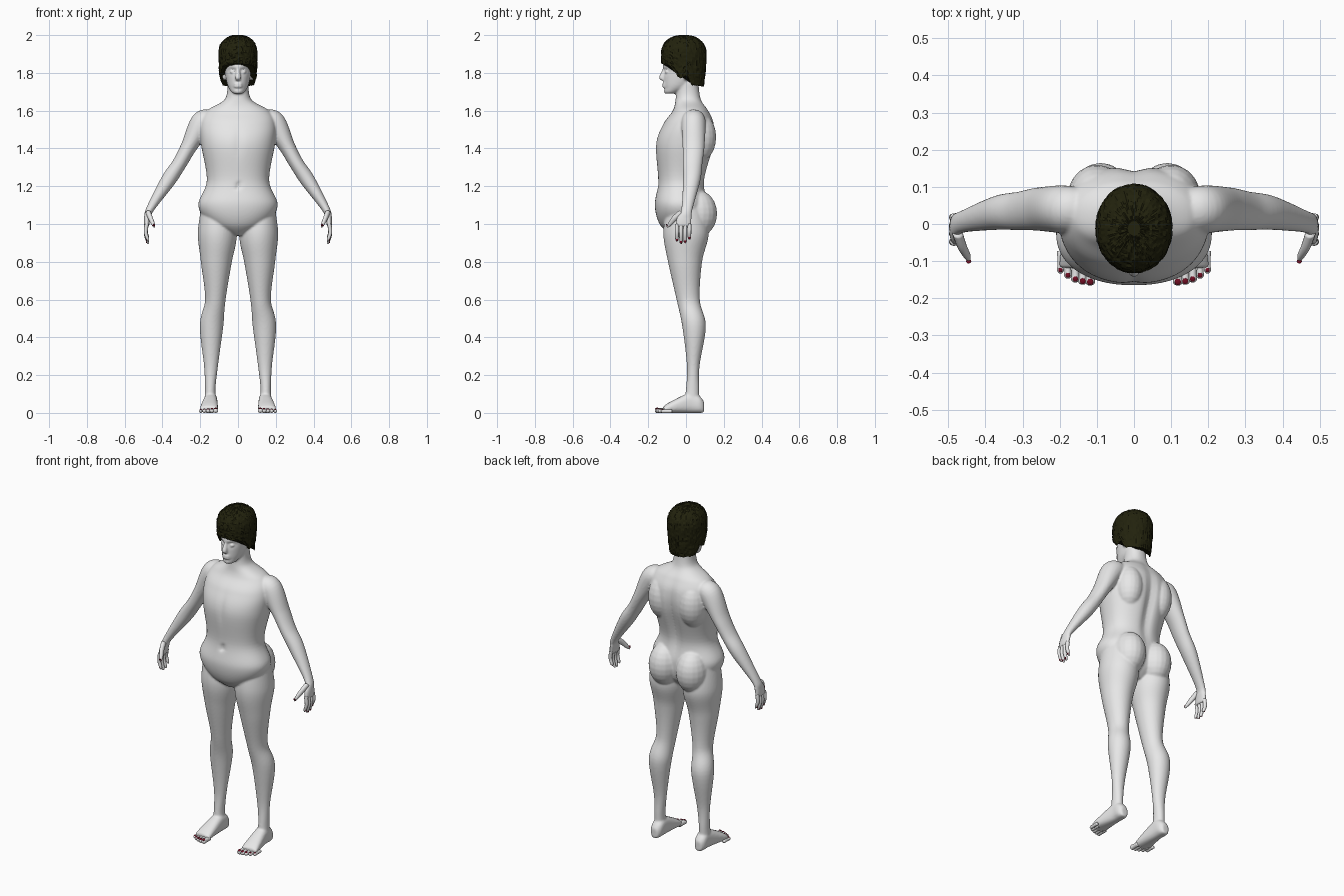
import bpy, bmesh, math, random
from mathutils import Vector, Matrix

random.seed(4)
if "Cube" in bpy.data.objects:
    bpy.data.objects.remove(bpy.data.objects["Cube"])

X, Y, Z = Vector((1, 0, 0)), Vector((0, 1, 0)), Vector((0, 0, 1))


def material(name, red, green, blue):
    mat = bpy.data.materials.new(name)
    mat.use_nodes = True
    mat.diffuse_color = (red, green, blue, 1)
    shader = mat.node_tree.nodes["Principled BSDF"]
    shader.inputs["Base Color"].default_value = (red, green, blue, 1)
    return mat


skin = material("pale grey skin", .8, .8, .8)
dark_hair = material("dark olive hair", .016, .016, .004)
nail_red = material("dark red nails", .2, .005, .02)


def spline(keys, steps):
    """Smooth list of tuples running through all the keys."""
    padded = [keys[0], *keys, keys[-1]]
    result = []
    for quad in zip(padded, padded[1:], padded[2:], padded[3:]):
        for k in range(steps):
            t = k / steps
            result.append([b + t * (c - a) / 2 + t * t * (a - 2.5 * b + 2 * c - d / 2)
                           + t ** 3 * (1.5 * (b - c) + (d - a) / 2)
                           for a, b, c, d in zip(*quad)])
    return result + [list(keys[-1])]


def rounded(value, power):
    return math.copysign(abs(value) ** (2 / power), value)


def loft(bm, keys, side=Y, segs=32, steps=8, power=2, warp=None):
    """Closed tube through rings (x, y, z, radius across, radius along side)."""
    rings = spline(keys, steps)
    centres = [Vector(ring[:3]) for ring in rings]
    rows = []
    for i, (centre, ring) in enumerate(zip(centres, rings)):
        axis = centres[min(i + 1, len(centres) - 1)] - centres[max(i - 1, 0)]
        across = side.cross(axis).normalized()
        row = []
        for k in range(segs):
            angle = math.tau * k / segs
            point = (centre + across * ring[3] * rounded(math.cos(angle), power)
                     + side * ring[4] * rounded(math.sin(angle), power))
            row.append(bm.verts.new(warp(point) if warp else point))
        rows.append(row)
    faces = [bm.faces.new(rows[0]), bm.faces.new(rows[-1])]
    for low, high in zip(rows, rows[1:]):
        for k in range(segs):
            n = (k + 1) % segs
            faces.append(bm.faces.new((low[k], low[n], high[n], high[k])))
    bmesh.ops.recalc_face_normals(bm, faces=faces)


def ball(bm, centre, size, turn=0):
    place = Matrix.Translation(centre) @ Matrix.Rotation(turn, 4, 'X')
    bmesh.ops.create_uvsphere(bm, u_segments=20, v_segments=12, radius=1,
                              matrix=place @ Matrix.Diagonal((*size, 1)))


def finish(bm, name, mat, smooth=True):
    mesh = bpy.data.meshes.new(name)
    bm.to_mesh(mesh)
    bm.free()
    mesh.materials.append(mat)
    for polygon in mesh.polygons:
        polygon.use_smooth = smooth
    ob = bpy.data.objects.new(name, mesh)
    bpy.context.collection.objects.link(ob)
    return ob


def level(z, half, front, back, x=0):
    """Upright ring given by its half width and its front and back edges."""
    return (x, (front + back) / 2, z, half, (back - front) / 2)


def dent(dx, dz, wide, tall):
    return math.exp(-(dx / wide) ** 2 - (dz / tall) ** 2)


def torso_warp(p):
    if p.y > .03:       # spine groove
        p.y -= .02 * dent(p.x, p.z - 1.36, .03, .2)
    else:               # navel and breastbone
        p.y += .016 * dent(p.x, p.z - 1.2, .014, .014)
        p.y += .006 * dent(p.x, p.z - 1.43, .02, .08)
    return p


def head_warp(p):
    if p.y < -.03:      # eye sockets, brow and mouth line
        p.y += .016 * dent(abs(p.x) - .03, p.z - 1.81, .017, .012)
        p.y -= .006 * dent(p.x, p.z - 1.83, .05, .01)
        p.y += .006 * dent(p.x, p.z - 1.72, .03, .008)
    return p


body = bmesh.new()

# Torso and neck
loft(body, [
    level(z=.94, half=.03, front=-.08, back=.05),
    level(z=1, half=.15, front=-.14, back=.1),
    level(z=1.1, half=.21, front=-.165, back=.115),
    level(z=1.23, half=.165, front=-.147, back=.1),
    level(z=1.42, half=.195, front=-.16, back=.15),
    level(z=1.53, half=.2, front=-.12, back=.15),
    level(z=1.6, half=.165, front=-.07, back=.12),
    level(z=1.66, half=.07, front=-.055, back=.08),
    level(z=1.75, half=.055, front=-.05, back=.065)], segs=72, power=2.2, warp=torso_warp)

# Head, nose and lips
loft(body, [
    level(z=1.69, half=.02, front=-.11, back=-.06),
    level(z=1.7, half=.036, front=-.116, back=-.03),
    level(z=1.74, half=.057, front=-.118, back=.04),
    level(z=1.82, half=.072, front=-.118, back=.085),
    level(z=1.9, half=.077, front=-.115, back=.09),
    level(z=1.96, half=.04, front=-.05, back=.04)], segs=72, steps=10, warp=head_warp)
loft(body, [(0, -.11, 1.825, .008, .012), (0, -.128, 1.775, .015, .016),
            (0, -.12, 1.76, .012, .01)], segs=16)
for z in (1.728, 1.741):
    ball(body, (0, -.113, z), (.024, .013, .008))

for s in (-1, 1):
    # Eyes, ears, shoulder blades and buttocks
    ball(body, (s * .03, -.1, 1.806), (.014, .013, .009))
    ball(body, (s * .072, .008, 1.79), (.012, .02, .032), turn=-.2)
    ball(body, (s * .1, .07, 1.46), (.08, .09, .13))
    ball(body, (s * .09, .06, 1.055), (.09, .105, .125))

    # Leg
    loft(body, [
        level(x=s * .12, z=1.1, half=.075, front=-.1, back=.09),
        level(x=s * .11, z=.95, half=.103, front=-.12, back=.12),
        level(x=s * .115, z=.8, half=.082, front=-.095, back=.085),
        level(x=s * .12, z=.6, half=.054, front=-.05, back=.073),
        level(x=s * .14, z=.46, half=.062, front=-.02, back=.105),
        level(x=s * .143, z=.25, half=.037, front=.005, back=.072),
        level(x=s * .147, z=.13, half=.028, front=0, back=.07),
        level(x=s * .147, z=.05, half=.032, front=-.01, back=.07)], segs=40)

    # Foot: its height is twice the ring's centre height, so the sole lies flat
    loft(body, [(s * x, y, h, half, h) for x, y, half, h in (
        (.145, .095, .02, .03), (.145, .07, .034, .045), (.145, .02, .036, .053),
        (.152, -.08, .046, .03), (.155, -.12, .047, .017))], side=Z, power=2.5)

    # Arm and palm
    loft(body, [(s * x, y, z, across, depth) for x, y, z, across, depth in (
        (.14, .04, 1.555, .045, .055), (.19, .04, 1.535, .062, .064),
        (.26, .04, 1.41, .043, .058), (.31, .035, 1.32, .038, .052),
        (.37, .03, 1.23, .039, .046), (.465, .005, 1.08, .021, .03),
        (.48, -.01, 1.03, .017, .04), (.484, -.015, .985, .013, .042))])

# Blend the overlapping forms into one skin
figure = finish(body, "body", skin)
blend = figure.modifiers.new("blend", 'REMESH')
blend.mode = 'VOXEL'
blend.voxel_size = .006
blend.use_smooth_shade = True
soften = figure.modifiers.new("soften", 'SMOOTH')
soften.iterations = 4

for s, label in ((1, "left"), (-1, "right")):
    fingers, toes, nails = bmesh.new(), bmesh.new(), bmesh.new()

    # Four fingers, the middle ones longest
    for i in range(4):
        y = -.048 + .022 * i
        tip = .895 + .008 * (i - 1.3) ** 2
        loft(fingers, [(s * .484, y, 1, .011, .011), (s * .488, y, tip / 2 + .5, .01, .01),
                       (s * .478, y, tip + .012, .008, .009),
                       (s * .474, y, tip, .003, .004)], segs=12, steps=5)
        ball(nails, (s * .484, y, tip + .012), (.003, .006, .01))

    # Thumb
    loft(fingers, [(s * .475, -.025, 1.06, .016, .014), (s * .463, -.06, 1.03, .015, .013),
                   (s * .45, -.085, 1, .011, .01), (s * .444, -.1, .983, .004, .004)],
         side=X, segs=14, steps=5)
    ball(nails, (s * .445, -.1, .992), (.007, .003, .01), turn=.6)

    # Five toes, shrinking and stepping back towards the outside
    for i in range(5):
        x, tip, r = .118 + .02 * i, -.165 + .002 * i * i, .013 - .001 * i
        loft(toes, [(s * x, tip + .06, r, r, r), (s * x, tip + .025, r, r * .9, r),
                    (s * x, tip + .007, r, r, r), (s * x, tip, r, r * .4, r * .4)],
             side=Z, segs=14, steps=5)
        ball(nails, (s * x, tip + .009, r * 1.85), (r * .65, r * .7, .003), turn=.3)

    finish(fingers, label + "_fingers", skin)
    finish(toes, label + "_toes", skin)
    finish(nails, label + "_nails", nail_red)

# Hair: a rough cap whose lower edge rises at the face and dips at the nape
EDGE = ((-1, 1.73), (-.4, 1.735), (-.12, 1.79), (.2, 1.77), (.6, 1.835), (1, 1.85))


def hairline(front):
    for (a, low), (b, high) in zip(EDGE, EDGE[1:]):
        if front <= b:
            return low + (high - low) * (front - a) / (b - a)
    return EDGE[-1][1]


def hair_warp(p):
    flat = Vector((p.x, p.y)).normalized()
    low = hairline(max(-1, -flat.y))
    z = low + (2 - low) * math.sin(p.z * math.pi / 2)
    if z > 1.9:         # rounded crown
        r = max(.02, 1 - min(1, (z - 1.9) * 10) ** 2.3) ** .45
    else:               # sides drawing in towards the neck
        r = 1 - 4 * (1.9 - z) ** 2
    r *= random.uniform(.975, 1.025)
    return Vector((flat.x * .103 * r, flat.y * .119 * r - .012,
                   min(2, z + random.uniform(-.003, .003))))


hair = bmesh.new()
loft(hair, [(0, 0, 0, 1, 1), (0, 0, 1, 1, 1)], segs=84, steps=30, warp=hair_warp)
finish(hair, "hair", dark_hair, smooth=False)
